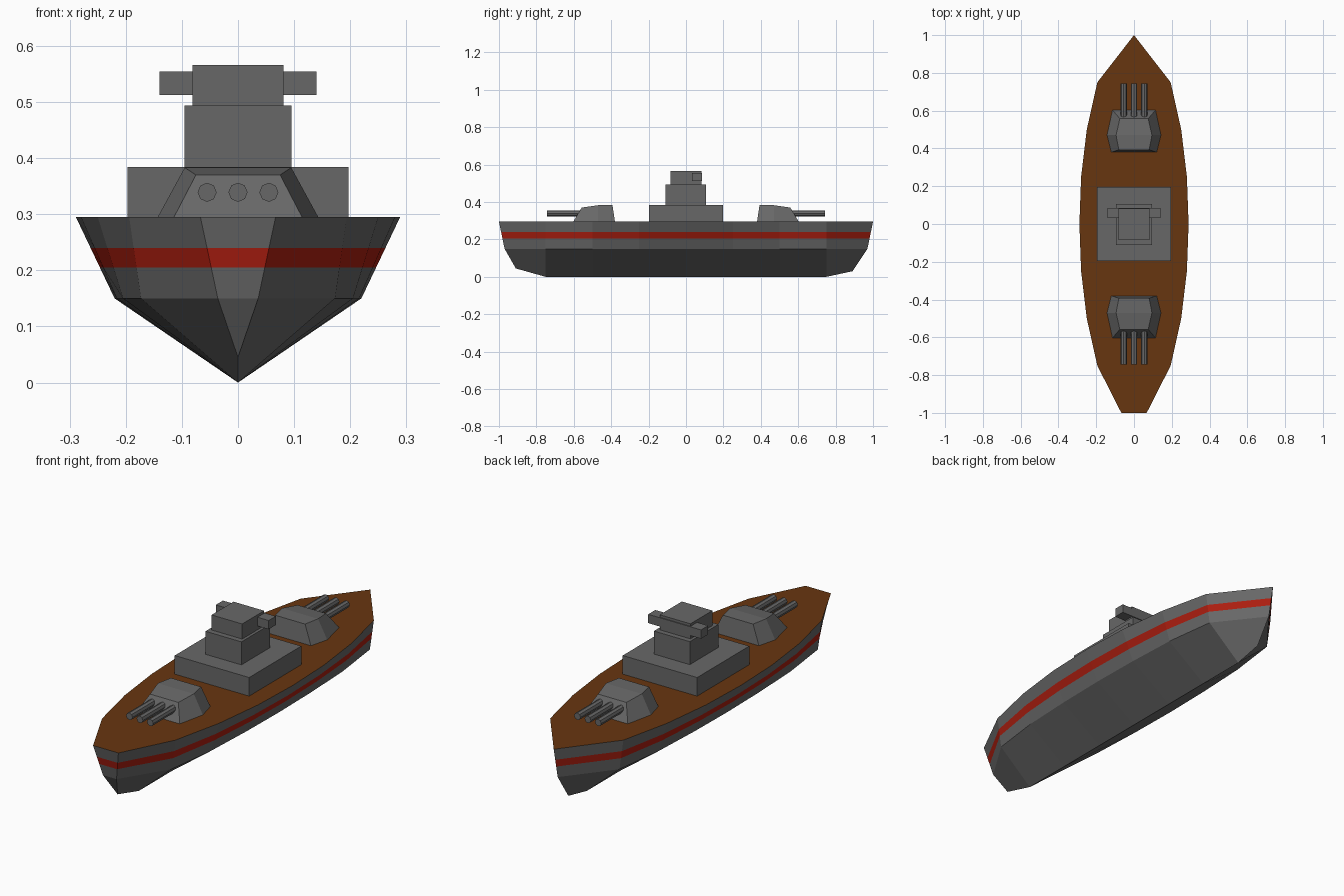
import bpy, bmesh
from mathutils import Matrix

if "Cube" in bpy.data.objects:
    bpy.data.objects.remove(bpy.data.objects["Cube"])


def material(name, rgb):
    m = bpy.data.materials.new(name)
    m.diffuse_color = (*rgb, 1)
    m.use_nodes = True
    m.node_tree.nodes["Principled BSDF"].inputs["Base Color"].default_value = m.diffuse_color
    return m


def finish(bm, name, mats=()):
    bmesh.ops.remove_doubles(bm, verts=bm.verts, dist=1e-5)
    bmesh.ops.recalc_face_normals(bm, faces=bm.faces)
    me = bpy.data.meshes.new(name)
    bm.to_mesh(me)
    bm.free()
    ob = bpy.data.objects.new(name, me)
    bpy.context.collection.objects.link(ob)
    for m in mats:
        me.materials.append(m)
    return ob


def box(name, x, y0, y1, z0, z1):
    bm = bmesh.new()
    bmesh.ops.create_cube(bm, size=1)
    for v in bm.verts:
        v.co = (v.co.x * 2 * x, (y0 + y1) / 2 + v.co.y * (y1 - y0),
                (z0 + z1) / 2 + v.co.z * (z1 - z0))
    return finish(bm, name)


GREY = material("hull_grey", (0.137, 0.137, 0.137))
RED = material("stripe_red", (0.41, 0.013, 0.005))
BROWN = material("deck_brown", (0.137, 0.037, 0.005))
DECK, CHINE = 0.295, 0.15

# Hull stations: deck y, deck half width, chine y, chine half width, keel y, keel z
stations = [(-1, .067, -.97, .036, -.91, .045)]
for y, wd, wc in [(-.75, .194, .173), (-.5, .25, .205), (-.25, .28, .216), (0, .289, .22),
                  (.25, .28, .216), (.5, .25, .205), (.75, .194, .173)]:
    stations.append((y, wd, y, wc, y, 0))
stations.append((1, 0, .97, 0, .89, .03))


def ring(s):
    yd, wd, yc, wc, yk, zk = s
    half = []
    for z in (DECK, .24, .205, CHINE):
        t = (DECK - z) / (DECK - CHINE)
        half.append((wd + (wc - wd) * t, yd + (yc - yd) * t, z))
    return half + [(0, yk, zk)] + [(-x, y, z) for x, y, z in reversed(half)]


def add_face(bm, pts, mat=0):
    unique = list(dict.fromkeys((x + 0.0, y, z) for x, y, z in pts))
    if len(unique) > 2:
        bm.faces.new([bm.verts.new(p) for p in unique]).material_index = mat


# Hull sides and bottom, lofted through the stations, with a transom
rings = [ring(s) for s in stations]
bm = bmesh.new()
for a, b in zip(rings, rings[1:]):
    for i in range(8):
        add_face(bm, (a[i], a[i + 1], b[i + 1], b[i]), int(i in (1, 6)))
t = rings[0]
for i in range(4):
    add_face(bm, (t[i], t[i + 1], t[7 - i], t[8 - i]), int(i == 1))
finish(bm, "hull", (GREY, RED))

# Deck
bm = bmesh.new()
for a, b in zip(rings, rings[1:]):
    add_face(bm, (a[0], b[0], b[8], a[8]))
finish(bm, "deck", (BROWN,))

# Superstructure
parts = [box("lower_superstructure", .197, -.197, .197, DECK, .384),
         box("tower", .095, -.11, .107, .384, .494),
         box("bridge", .081, -.084, .082, .494, .566),
         box("rangefinder", .14, .032, .086, .512, .554)]

# Turrets, each with three barrels, one facing each end
base = [(.12, .38, DECK), (.143, .47, DECK), (.114, .603, DECK)]
roof = [(.08, .393, .383), (.095, .47, .383), (.075, .558, .37)]


def loop(half):
    return half + [(-x, y, z) for x, y, z in reversed(half)]


for label, d in (("bow", 1), ("stern", -1)):
    lo, hi = ([(x * d, y * d, z) for x, y, z in loop(h)] for h in (base, roof))
    bm = bmesh.new()
    for i in range(6):
        j = (i + 1) % 6
        add_face(bm, (lo[i], lo[j], hi[j], hi[i]))
    add_face(bm, (hi[0], hi[1], hi[4], hi[5]))
    add_face(bm, (hi[1], hi[2], hi[3], hi[4]))
    add_face(bm, lo)
    parts.append(finish(bm, label + "_turret"))
    for k in (-1, 0, 1):
        bm = bmesh.new()
        bmesh.ops.create_cone(bm, cap_ends=True, segments=8, radius1=.017, radius2=.017,
                              depth=.2, matrix=Matrix.Translation((k * .055, d * .643, .339))
                              @ Matrix.Rotation(1.5707963, 4, 'X'))
        parts.append(finish(bm, f"{label}_barrel_{k + 2}"))
for ob in parts:
    ob.data.materials.append(GREY)
